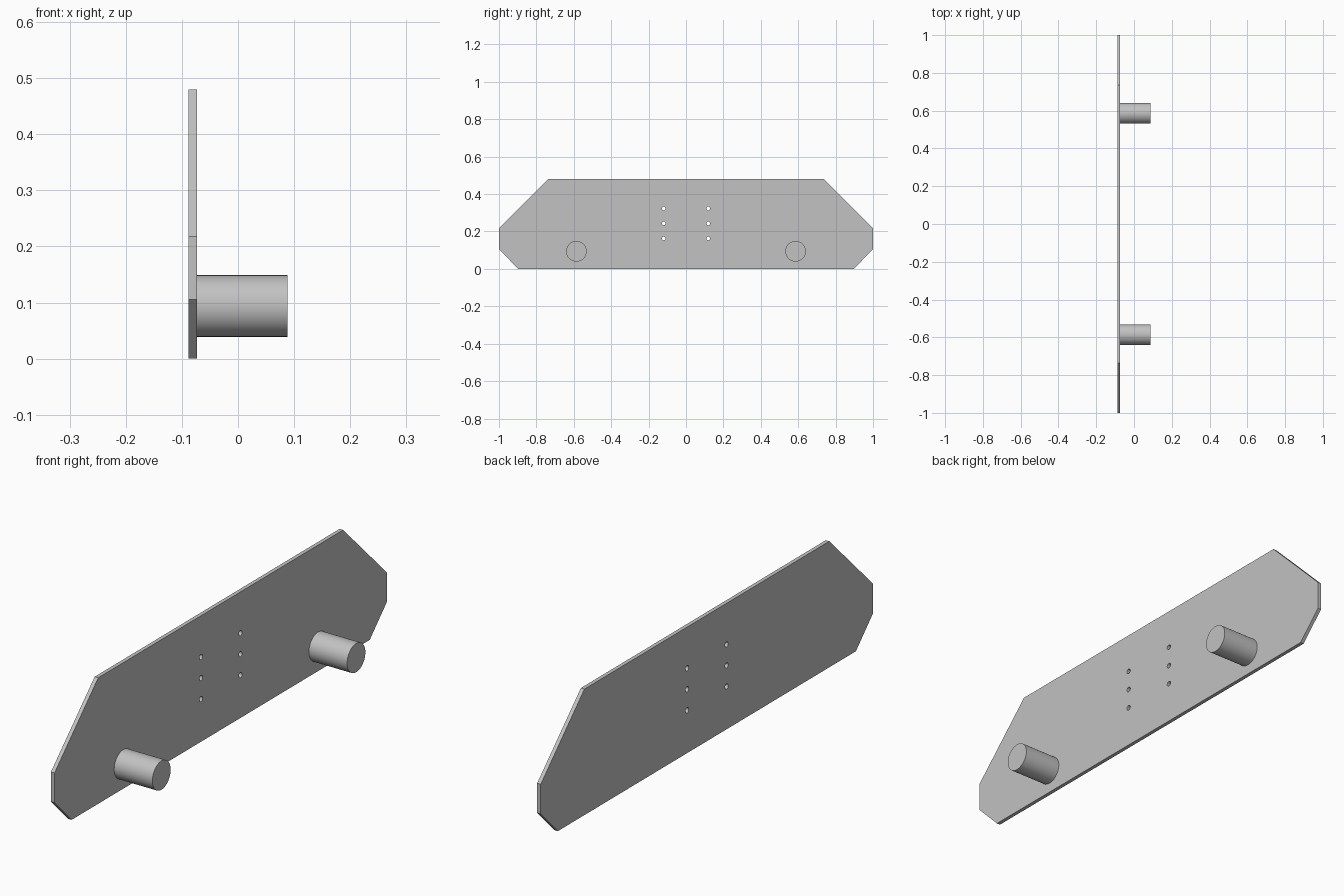
import bpy
import math

old = bpy.data.objects.get("Cube")
if old:
    bpy.data.objects.remove(old, do_unlink=True)

# One plain grey for everything
grey = bpy.data.materials.new("plain grey")
grey.use_nodes = True
colour = (0.54, 0.54, 0.54, 1)
grey.diffuse_color = colour
grey.node_tree.nodes["Principled BSDF"].inputs["Base Color"].default_value = colour

PLATE_BACK, PLATE_FACE, PEG_END = -0.088, -0.073, 0.088


def add_loop(curve, points):
    spline = curve.splines.new('POLY')
    spline.points.add(len(points) - 1)
    for p, (y, z) in zip(spline.points, points):
        p.co = (y, z, 0, 1)
    spline.use_cyclic_u = True


def circle(y, z, radius, sides=24):
    steps = [2 * math.pi * i / sides for i in range(sides)]
    return [(y + radius * math.cos(a), z + radius * math.sin(a)) for a in steps]


# Plate: chamfered outline with six drilled holes, extruded along x
curve = bpy.data.curves.new("plate", 'CURVE')
curve.dimensions = '2D'
curve.fill_mode = 'BOTH'
curve.extrude = (PLATE_FACE - PLATE_BACK) / 2
half = [(0.897, 0), (1, 0.105), (1, 0.218), (0.737, 0.48)]
add_loop(curve, half + [(-y, z) for y, z in reversed(half)])
for y in (-0.119, 0.119):
    for z in (0.163, 0.243, 0.323):
        add_loop(curve, circle(y, z, 0.01))
plate = bpy.data.objects.new("plate", curve)
bpy.context.collection.objects.link(plate)
plate.location.x = (PLATE_BACK + PLATE_FACE) / 2
plate.rotation_euler = (math.pi / 2, 0, math.pi / 2)
bpy.ops.object.select_all(action='DESELECT')
plate.select_set(True)
bpy.context.view_layer.objects.active = plate
bpy.ops.object.convert(target='MESH')
plate = bpy.context.view_layer.objects.active
plate.data.materials.clear()
plate.data.materials.append(grey)
bpy.ops.object.shade_flat()

# Pegs: two round posts standing out from the plate
for name, y in (("front_peg", -0.586), ("rear_peg", 0.586)):
    bpy.ops.mesh.primitive_cylinder_add(
        vertices=40, radius=0.055, depth=PEG_END - PLATE_FACE,
        location=((PLATE_FACE + PEG_END) / 2, y, 0.094),
        rotation=(0, math.pi / 2, 0))
    peg = bpy.context.object
    peg.name = name
    peg.data.materials.append(grey)
    bpy.ops.object.shade_smooth_by_angle(angle=math.radians(30))
